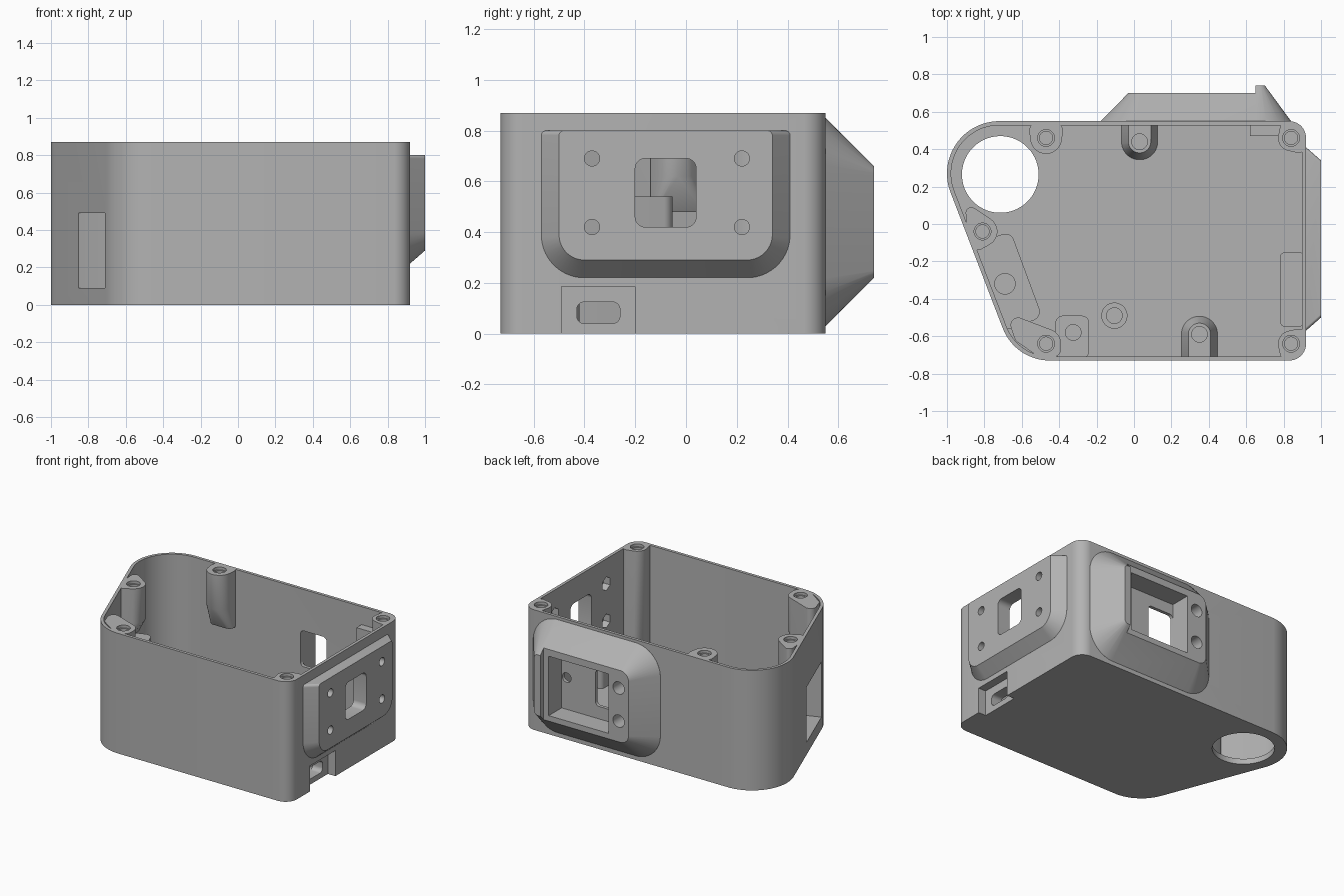
import bpy, bmesh, math
from mathutils import Vector

cube = bpy.data.objects.get("Cube")
if cube:
    bpy.data.objects.remove(cube)

grey = bpy.data.materials.new("plain grey")
grey.use_nodes = True
COLOUR = (0.45, 0.45, 0.45, 1)
grey.diffuse_color = COLOUR
grey.node_tree.nodes["Principled BSDF"].inputs["Base Color"].default_value = COLOUR

parts = []


def rect(u0, u1, v0, v1, r=0.005, top=None):
    """Four corner circles of a rounded rectangle; top is the upper radius."""
    t = r if top is None else top
    return [(u0 + r, v0 + r, r), (u1 - r, v0 + r, r), (u0 + t, v1 - t, t), (u1 - t, v1 - t, t)]


def solid(name, levels, axis="Z", seg=48, keep=True):
    """Convex solid around rings of circles placed at heights along an axis."""
    bm = bmesh.new()
    for circles, w in levels:
        for u, v, r in circles:
            n = 4 if r <= 0.005 else seg
            for i in range(n):
                a = 2 * math.pi * (i + 0.5) / n
                k = math.sqrt(2) if n == 4 else 1
                p, q = u + k * r * math.cos(a), v + k * r * math.sin(a)
                bm.verts.new({"Z": (p, q, w), "X": (w, p, q), "Y": (p, w, q)}[axis])
    bmesh.ops.remove_doubles(bm, verts=bm.verts[:], dist=0.0005)
    res = bmesh.ops.convex_hull(bm, input=bm.verts[:])
    junk = {g for g in res["geom_interior"] + res["geom_unused"] if isinstance(g, bmesh.types.BMVert)}
    bmesh.ops.delete(bm, geom=list(junk), context="VERTS")
    bmesh.ops.dissolve_limit(bm, angle_limit=0.01, verts=bm.verts[:], edges=bm.edges[:])
    bmesh.ops.recalc_face_normals(bm, faces=bm.faces[:])
    mesh = bpy.data.meshes.new(name)
    bm.to_mesh(mesh)
    bm.free()
    mesh.materials.append(grey)
    ob = bpy.data.objects.new(name, mesh)
    bpy.context.collection.objects.link(ob)
    if keep:
        parts.append(ob)
    return ob


def cut(targets, circles, w0, w1, axis="Z", seg=48):
    """Subtract a straight convex cutter from each target."""
    tool = solid("cutter", [(circles, w0), (circles, w1)], axis, seg, keep=False)
    tool.hide_render = True
    for ob in targets:
        mod = ob.modifiers.new("cut", "BOOLEAN")
        mod.operation = "DIFFERENCE"
        mod.solver = "EXACT"
        mod.object = tool
        bpy.context.view_layer.objects.active = ob
        bpy.ops.object.modifier_apply(modifier=mod.name)
    bpy.data.objects.remove(tool)


TOP, FLOOR, WALL = 0.87, 0.04, 0.022

# Open tray: hull of four corner circles, hollowed out
outline = [(-0.72, 0.27, 0.28), (-0.45, -0.46, 0.27), (0.83, -0.64, 0.09), (0.83, 0.46, 0.09)]
shell = solid("tray_shell", [(outline, 0), (outline, TOP)], seg=64)
cut([shell], [(x, y, r - WALL) for x, y, r in outline], FLOOR, 1, seg=64)
cut([shell], [(-0.715, 0.265, 0.205)], -0.1, 0.1, seg=64)

# Bevelled plate on the left side
wide = rect(-0.57, 0.41, 0.22, 0.80, 0.17, 0.02)
narrow = rect(-0.50, 0.34, 0.29, 0.80, 0.10, 0.02)
plate = solid("side_plate", [(wide, 0.905), (wide, 0.92), (narrow, 1.0)], "X")
cut([shell, plate], rect(-0.20, 0.04, 0.42, 0.69, 0.04), 0.8, 1.1, "X")
for y in (-0.37, 0.22):
    for z in (0.42, 0.69):
        cut([shell, plate], [(y, z, 0.03)], 0.85, 1.1, "X", 24)
        cut([shell, plate], [(y, z, 0.05)], 0.85, 0.95, "X", 6)

# Tapered housing on the back with a raised edge and a socket
base = rect(-0.18, 0.84, 0.03, 0.85, 0.20)
face = rect(0.01, 0.70, 0.22, 0.66, 0.03)
housing = solid("back_housing", [(base, 0.54), (base, 0.55), (face, 0.74)], "Y")
cut([housing], rect(-0.5, 0.65, -0.1, 1), 0.70, 0.9, "Y")
cut([housing], rect(0.13, 0.61, 0.22, 0.65), 0.552, 0.9, "Y")
cut([shell, housing], rect(0.13, 0.34, 0.31, 0.57, 0.03), 0.4, 0.8, "Y")
cut([shell, housing], [(0.57, 0.45, 0.035)], 0.45, 0.6, "Y", 24)
for z in (0.33, 0.57):
    cut([housing], [(0.05, z, 0.045)], 0.57, 0.8, "Y", 32)

# Pocket box behind the slanted wall
along = Vector((0.347, -0.938))
inward = Vector((0.938, 0.347))
start = Vector((-0.983, 0.173))


def on_wall(t0, t1, d0, d1, r):
    return [(*(start + along * t + inward * d), r) for t in (t0 + r, t1 - r) for d in (d0 + r, d1 - r)]


box = on_wall(0.31, 0.80, 0.01, 0.23, 0.05)
pocket_box = solid("pocket_box", [(box, 0.02), (box, 0.54)])
cut([shell, pocket_box], on_wall(0.36, 0.76, -0.1, 0.19, 0.01), 0.09, 0.49)
cut([pocket_box], [(-0.69, -0.32, 0.055)], 0.45, 0.6, seg=24)

# Connector housing and notch at the bottom of the left side
block = rect(0.78, 0.91, -0.55, -0.15, 0.03)
port = solid("connector_block", [(block, 0.02), (block, 0.25)])
cut([shell, port], rect(-0.49, -0.20, -0.1, 0.185), 0.86, 1.1, "X")
cut([shell, port], rect(-0.43, -0.26, 0.04, 0.125, 0.03), 0.7, 1.1, "X")

# Lid screw posts: head circle, wall anchors, lower end of the column, lower end at the wall
posts = {
    "back_right_post": ((-0.47, 0.46, 0.085), [(-0.52, 0.50, 0.04), (-0.42, 0.50, 0.04)], 0.62, 0.46),
    "right_post": ((-0.81, -0.04, 0.08), [(-0.87, 0.06, 0.03), (-0.83, -0.12, 0.02)], 0.62, 0.48),
    "front_right_post": ((-0.47, -0.64, 0.08), [(-0.60, -0.60, 0.04), (-0.62, -0.54, 0.04), (-0.43, -0.67, 0.04)], 0.62, 0.46),
    "front_left_post": ((0.84, -0.64, 0.07), [(0.81, -0.69, 0.03), (0.88, -0.59, 0.03)], 0.1, 0.02),
    "back_left_post": ((0.84, 0.46, 0.07), [(0.81, 0.51, 0.03), (0.88, 0.41, 0.03)], 0.62, 0.46),
}
for name, (head, anchors, column, foot) in posts.items():
    ring = [head] + anchors
    post = solid(name, [(ring, TOP), (ring, column), (anchors, foot)], seg=32)
    x, y, _ = head
    cut([post, shell], [(x, y, 0.045)], TOP - 0.02, 1, seg=32)
    cut([post], [(x, y, 0.035)], TOP - 0.2, 1, seg=32)

# Flared board standoffs against the front and back walls
for name, x, y, wall in (("back_standoff", 0.03, 0.44, 0.43), ("front_standoff", 0.35, -0.59, -0.61)):
    edge = math.copysign(0.10, wall)
    foot = [(x, y, 0.10), (x - 0.09, wall + edge, 0.01), (x + 0.09, wall + edge, 0.01)]
    head = [(x, y, 0.06), (x - 0.05, wall + edge, 0.01), (x + 0.05, wall + edge, 0.01)]
    standoff = solid(name, [(foot, 0.03), (head, 0.16)], seg=32)
    cut([standoff], [(x, y, 0.042)], 0.08, 0.3, seg=32)

# Round standoff and corner standoff block
tube = [(-0.105, -0.49, 0.07)]
round_standoff = solid("round_standoff", [(tube, 0.03), (tube, 0.16)], seg=32)
cut([round_standoff], [(-0.105, -0.49, 0.042)], 0.08, 0.3, seg=32)
pad = rect(-0.42, -0.24, -0.72, -0.49, 0.04)
corner_standoff = solid("corner_standoff", [(pad, 0.03), (pad, 0.16)], seg=32)
cut([corner_standoff], [(-0.325, -0.58, 0.042)], 0.08, 0.3, seg=32)

# Small ledge on the inside of the back wall
ledge = rect(0.62, 0.80, 0.47, 0.54)
solid("inner_ledge", [(ledge, 0.62), (ledge, 0.74)])

# Smooth curved walls while keeping sharp edges
bpy.ops.object.select_all(action="DESELECT")
for ob in parts:
    ob.select_set(True)
bpy.context.view_layer.objects.active = shell
bpy.ops.object.shade_smooth_by_angle(angle=math.radians(30))
